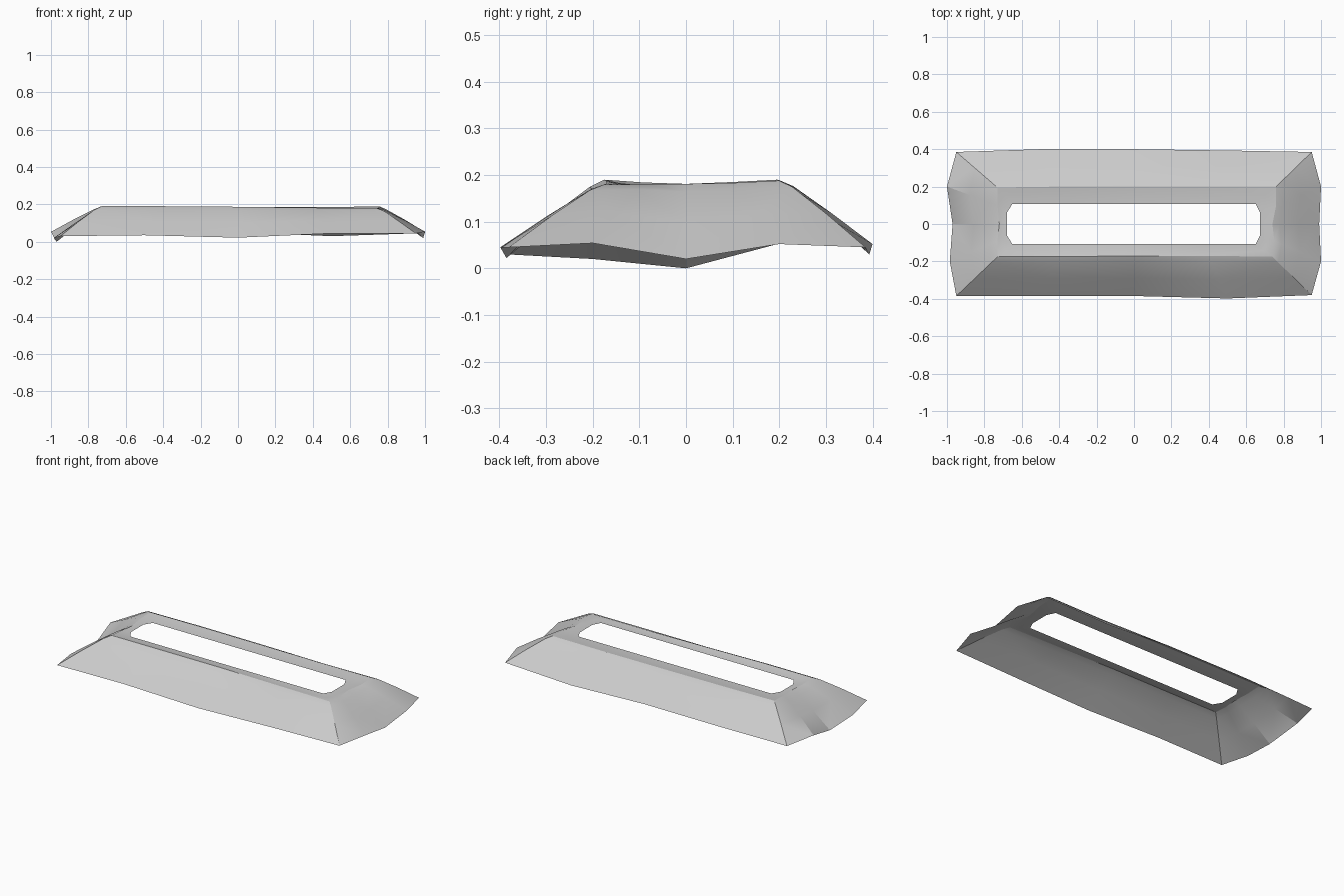
import bpy, bmesh
from mathutils import Vector

if "Cube" in bpy.data.objects:
    bpy.data.objects.remove(bpy.data.objects["Cube"])

# Ring outlines, counter-clockwise from the front left corner: 5 front, 3 right, 5 back, 3 left
OUTER = [(-.95, -.385, .03), (-.5, -.385, .035), (0, -.385, .022), (.5, -.398, .045), (.95, -.38, .045),
         (1, -.2, .054), (.99, 0, .02), (1, .2, .052),
         (.95, .385, .045), (.5, .393, .03), (0, .4, .052), (-.5, .4, .05), (-.95, .385, .045),
         (-1, .2, .053), (-.97, 0, 0), (-.985, -.2, .02)]
CREST = [(-.73, -.175, .19), (-.4, -.175, .19), (0, -.17, .187), (.4, -.17, .182), (.74, -.175, .18),
         (.75, -.09, .18), (.74, 0, .181), (.76, .1, .183),
         (.76, .2, .188), (.4, .2, .186), (0, .2, .187), (-.4, .2, .189), (-.73, .195, .19),
         (-.73, .1, .185), (-.72, 0, .181), (-.73, -.09, .184)]


def opening_ring():
    # Long slot with chamfered ends
    front = [(x, -.108, .179) for x in (-.65, -.33, 0, .33, .65)]
    right = [(.675, y, .178) for y in (-.06, 0, .06)]
    back = [(-x, .108, .179) for x, _, _ in front]
    left = [(-.68, -y, .179) for _, y, _ in right]
    return front + right + back + left


def blend(a, b, t, lift=0.0):
    return [Vector(p).lerp(Vector(q), t) + Vector((0, 0, lift)) for p, q in zip(a, b)]


opening = opening_ring()
rings = [OUTER,
         blend(OUTER, CREST, .45, .007),   # lower slope
         blend(OUTER, CREST, .85, .008),   # shoulder
         CREST,
         blend(CREST, opening, .5, -.002), # inward lip
         opening]

# Loft the rings into one open sheet
bm = bmesh.new()
loops = [[bm.verts.new(p) for p in ring] for ring in rings]
n = len(OUTER)
for low, high in zip(loops, loops[1:]):
    for i in range(n):
        j = (i + 1) % n
        bm.faces.new((low[i], low[j], high[j], high[i]))
bmesh.ops.triangulate(bm, faces=bm.faces[:])
mesh = bpy.data.meshes.new("mound_frame")
bm.to_mesh(mesh)
bm.free()

frame = bpy.data.objects.new("mound_frame", mesh)
bpy.context.collection.objects.link(frame)
bpy.context.view_layer.objects.active = frame
frame.select_set(True)
bpy.ops.object.shade_smooth_by_angle(angle=.35)
